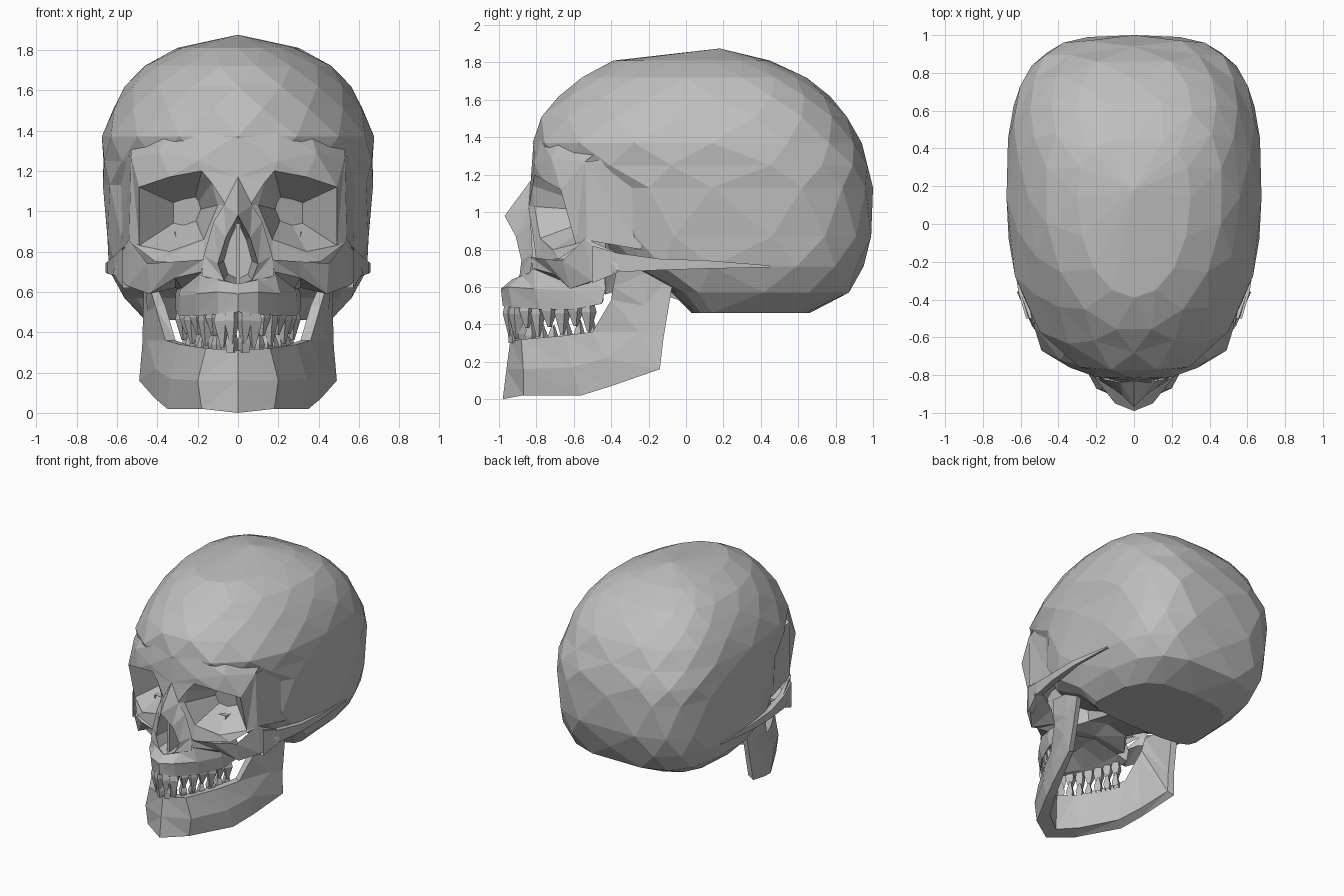
import bpy, bmesh, math, random
from mathutils import Vector

random.seed(4)
default_cube = bpy.data.objects.get("Cube")
if default_cube:
    bpy.data.objects.remove(default_cube)

bone = bpy.data.materials.new("bone_grey")
bone.use_nodes = True
bone_colour = (0.52, 0.52, 0.52, 1)
bone.diffuse_color = bone_colour
bone.node_tree.nodes["Principled BSDF"].inputs["Base Color"].default_value = bone_colour


def finish(bm, name, mirror=True, face_front=False):
    """Mirror across x, weld, orient the faces and turn the mesh into an object."""
    if mirror:
        copy = bmesh.ops.duplicate(bm, geom=bm.verts[:] + bm.edges[:] + bm.faces[:])
        for item in copy["geom"]:
            if isinstance(item, bmesh.types.BMVert):
                item.co.x = -item.co.x
    bmesh.ops.remove_doubles(bm, verts=bm.verts[:], dist=0.001)
    bmesh.ops.recalc_face_normals(bm, faces=bm.faces[:])
    bm.normal_update()
    if face_front and sum(f.normal.y * f.calc_area() for f in bm.faces) > 0:
        bmesh.ops.reverse_faces(bm, faces=bm.faces[:])
    mesh = bpy.data.meshes.new(name)
    bm.to_mesh(mesh)
    bm.free()
    mesh.materials.append(bone)
    obj = bpy.data.objects.new(name, mesh)
    bpy.context.scene.collection.objects.link(obj)


def add_loft(bm, rows, closed=False, cap_last=False):
    """Join neighbouring rows of points with triangles."""
    grid = [[bm.verts.new(point) for point in row] for row in rows]
    count = len(rows[0])
    for upper, lower in zip(grid, grid[1:]):
        for k in range(count if closed else count - 1):
            n = (k + 1) % count
            bm.faces.new((upper[k], upper[n], lower[n]))
            bm.faces.new((upper[k], lower[n], lower[k]))
    if cap_last:
        bm.faces.new(grid[-1])


def loft(name, rows, closed=False, cap_last=False, face_front=False):
    bm = bmesh.new()
    add_loft(bm, rows, closed, cap_last)
    finish(bm, name, True, face_front)


def shrink(row, centre, factor):
    return [Vector(point).lerp(Vector(centre), factor) for point in row]


# Cranium: staggered rounded rings given as height, front y, back y, half width
SIDES = 16
MIDDLE_Y = 0.14
cranium_rings = [
    (.46, .03, .66, .46), (.57, -.08, .88, .57), (.71, -.36, .95, .64),
    (.87, -.47, 1.0, .655), (1.13, -.5, 1.0, .67), (1.25, -.77, .98, .675),
    (1.37, -.82, .94, .675), (1.51, -.79, .87, .625), (1.62, -.68, .77, .56),
    (1.72, -.57, .65, .47), (1.81, -.39, .45, .3),
]


def cranium_point(ring, step):
    z, front, back, half_width = ring
    angle = math.tau * step / SIDES
    c, s = math.cos(angle), math.sin(angle)
    if s > 0:
        power, reach = (3.3 if z < 1.3 else 2.8), back - MIDDLE_Y
    else:
        power, reach = (3 if z < 1.2 else 2.3 if z < 1.45 else 2), MIDDLE_Y - front
    x = math.copysign(abs(c) ** (2 / power), c) * half_width
    y = math.copysign(abs(s) ** (2 / power), s) * reach
    return x, MIDDLE_Y + y, z


bm = bmesh.new()
levels = []
for i, ring in enumerate(cranium_rings):
    shift = (i % 2) / 2
    levels.append([bm.verts.new(cranium_point(ring, k + shift)) for k in range(SIDES)])
crown = bm.verts.new((0, .18, 1.875))
for i, (low, high) in enumerate(zip(levels, levels[1:])):
    for k in range(SIDES):
        n = (k + 1) % SIDES
        if i % 2:
            bm.faces.new((low[k], low[n], high[n]))
            bm.faces.new((low[k], high[n], high[k]))
        else:
            bm.faces.new((low[k], low[n], high[k]))
            bm.faces.new((low[n], high[n], high[k]))
for k in range(SIDES):
    bm.faces.new((levels[-1][k], levels[-1][(k + 1) % SIDES], crown))
bm.faces.new(levels[0])
finish(bm, "cranium", mirror=False)

# Eye sockets: outer mask, rim, then the hollow
orbit_outer = [(0, -.83, 1.17), (.2, -.81, 1.25), (.39, -.72, 1.29), (.53, -.54, 1.27),
               (.54, -.53, .85), (.41, -.68, .75), (.17, -.8, .74), (.06, -.84, 1.03)]
orbit_rim = [(.13, -.82, 1.14), (.18, -.81, 1.2), (.34, -.76, 1.17), (.49, -.67, 1.12),
             (.49, -.59, .83), (.34, -.71, .8), (.17, -.78, .86), (.1, -.81, 1.03)]
orbit_back = shrink(orbit_rim, (.23, -.4, 1.0), .65)
loft("eye_sockets", [orbit_outer, orbit_rim, orbit_back], True, True, True)

# Brow blending into the forehead, and the side wall of each temple
forehead = [(0, -.815, 1.38), (.2, -.775, 1.39), (.36, -.67, 1.39), (.53, -.44, 1.35)]
loft("brow", [forehead, orbit_outer[:4]], face_front=True)
temple_back = [(.6, -.22, 1.3), (.58, -.24, .8)]
loft("temples", [orbit_outer[3:5], temple_back])

# Nose bridge, opening and cavity
nose_outer = [(0, -.83, 1.17), (.07, -.84, 1.03), (.12, -.83, .95), (.17, -.82, .78),
              (.18, -.83, .68), (0, -.94, .6)]
nose_rim = [(0, -.86, 1.06), (0, -.97, .98), (.06, -.91, .87), (.1, -.88, .74),
            (.07, -.89, .66), (0, -.92, .63)]
loft("nose_bridge", [nose_outer, nose_rim], face_front=True)
nose_opening = nose_rim[1:]
nose_depth = [(x * .7, -.58, z * .8 + .16) for x, y, z in nose_opening]
loft("nose_cavity", [nose_opening, nose_depth], cap_last=True, face_front=True)

bm = bmesh.new()
bmesh.ops.create_cube(bm, size=1)
for v in bm.verts:
    v.co = (v.co.x * .02, v.co.y * .26 - .74, v.co.z * .3 + .79)
finish(bm, "nose_septum", mirror=False)

# Cheekbones with the hollow beneath
cheek_top = [(.17, -.83, .76), (.31, -.76, .75), (.45, -.66, .74), (.54, -.54, .86), (.6, -.36, .78)]
cheek_edge = [(.18, -.82, .7), (.31, -.71, .67), (.44, -.62, .59), (.55, -.5, .63), (.62, -.36, .69)]
cheek_under = [(.18, -.79, .6), (.27, -.6, .6), (.31, -.52, .62), (.4, -.44, .67), (.56, -.34, .69)]
loft("cheekbones", [cheek_top, cheek_edge, cheek_under], face_front=True)

# Bony arch from cheek to ear: centre x, y, z and height
arch_stations = [(.55, -.5, .72, .2), (.59, -.36, .73, .1), (.625, -.14, .72, .06),
                 (.635, .1, .72, .045), (.61, .45, .71, .01)]
arch_sections = []
for x, y, z, height in arch_stations:
    h, t = height / 2, .022
    arch_sections.append([(x + t, y, z - h), (x + t, y, z + h),
                          (x - t, y, z + h), (x - t, y, z - h)])
loft("cheek_arches", arch_sections, True, True)

# Upper jaw with palate
upper_jaw = [
    [(0, -.93, .64), (.1, -.88, .66), (.18, -.81, .7), (.28, -.6, .68), (.28, -.44, .7)],
    [(0, -.99, .59), (.1, -.95, .6), (.21, -.81, .59), (.29, -.62, .58), (.31, -.43, .59)],
    [(0, -.98, .5), (.1, -.93, .49), (.21, -.78, .48), (.29, -.6, .48), (.31, -.45, .51)],
    [(0, -.88, .5), (.06, -.84, .5), (.14, -.74, .51), (.2, -.58, .52), (.22, -.44, .53)],
    [(0, -.86, .53), (0, -.8, .55), (0, -.7, .57), (0, -.58, .58), (0, -.44, .58)],
]
loft("upper_jaw", upper_jaw)

# Underside block joining the palate to the cranium
base_sections = []
for y, width, low, high in [(-.6, .26, .6, .9), (-.43, .27, .56, .9),
                            (-.3, .17, .6, .9), (.08, .2, .5, .9)]:
    base_sections.append([(0, y, low + .04), (width, y, low), (width * 1.2, y, high), (0, y, high)])
loft("skull_base", base_sections, True, True)

# Lower jaw: outer top, outer middle, outer bottom, inner bottom, inner top
lower_jaw = [
    [(0, -.94, .31), (0, -.96, .16), (0, -.98, 0), (0, -.87, .02), (0, -.86, .3)],
    [(.16, -.88, .32), (.2, -.87, .16), (.18, -.87, .02), (.14, -.77, .04), (.11, -.8, .31)],
    [(.29, -.65, .34), (.34, -.61, .17), (.35, -.56, .02), (.29, -.52, .05), (.23, -.61, .33)],
    [(.36, -.5, .36), (.41, -.43, .22), (.41, -.4, .07), (.36, -.36, .1), (.31, -.47, .36)],
    [(.41, -.4, .53), (.45, -.25, .36), (.49, -.14, .16), (.44, -.15, .18), (.36, -.39, .53)],
    [(.43, -.39, .6), (.45, -.22, .5), (.475, -.12, .33), (.43, -.13, .33), (.39, -.38, .6)],
    [(.45, -.37, .7), (.46, -.2, .68), (.465, -.06, .69), (.42, -.07, .69), (.41, -.37, .7)],
]
loft("lower_jaw", lower_jaw, True, True)

# Teeth: pointed pegs set along the dental arch
tooth_spots = [(.03, -.95), (.085, -.915), (.13, -.86), (.17, -.8),
               (.205, -.74), (.235, -.67), (.26, -.6), (.28, -.53)]


def teeth(name, root, tip, inset, width):
    bm = bmesh.new()
    for i, (x, y) in enumerate(tooth_spots):
        cx, cy = x - inset * (i > 0), y + inset
        turn = math.atan2(.7, .45) if i > 1 else .5
        across = Vector((math.cos(turn), math.sin(turn), 0))
        out = Vector((across.y, -across.x, 0))
        end = tip + random.uniform(-.04, .04)
        sections = []
        for t, scale in ((0, .8), (.3, 1), (1, .25)):
            half = width * scale * random.uniform(.85, 1.1)
            centre = Vector((cx, cy, root + (end - root) * t))
            sections.append([centre + across * half * a + out * half * b
                             for a, b in ((-1, -1), (1, -1), (1, 1), (-1, 1))])
        add_loft(bm, sections, True, True)
    finish(bm, name)


teeth("upper_teeth", .51, .36, .01, .031)
teeth("lower_teeth", .3, .43, .03, .024)
